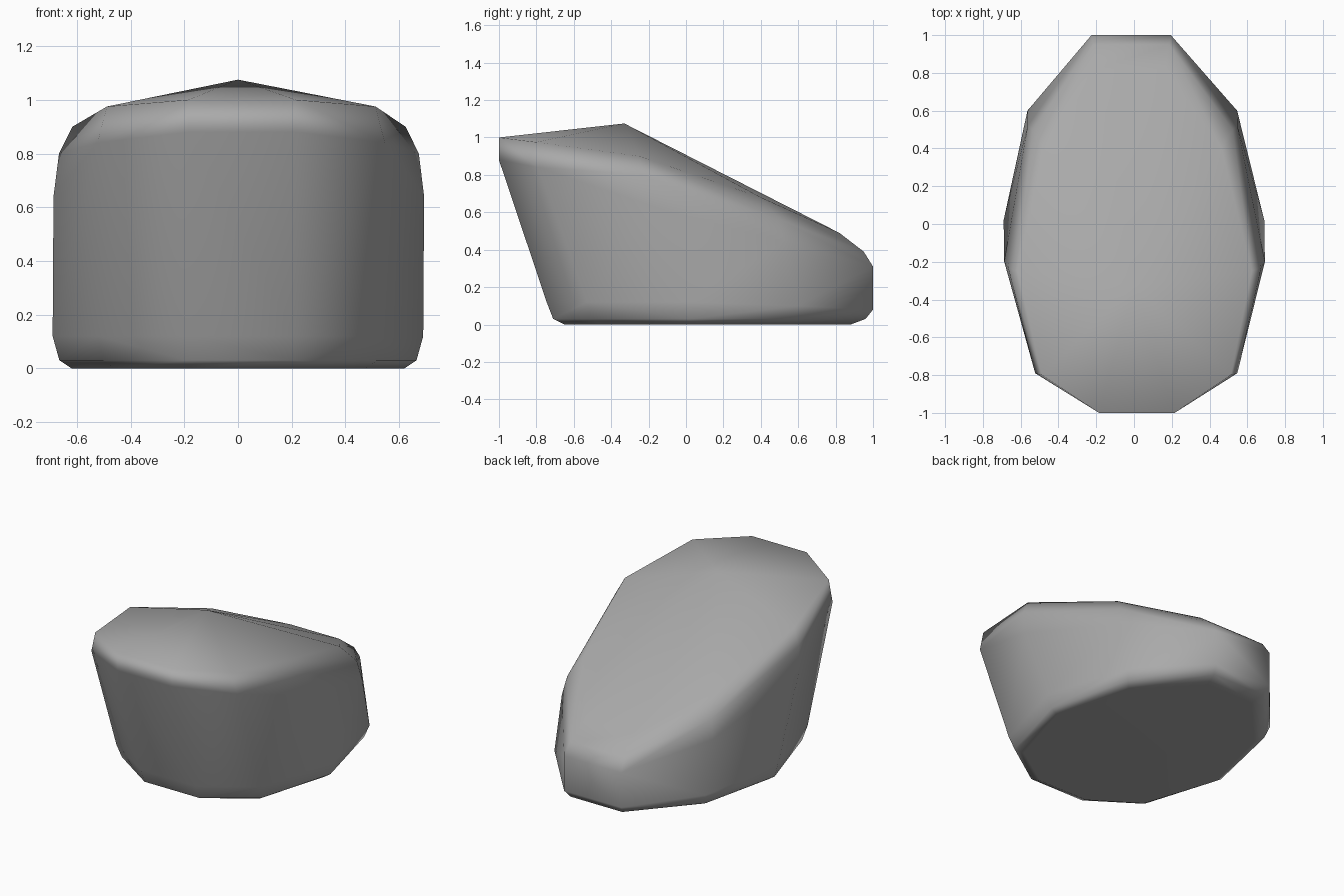
import bpy
import bmesh

cube = bpy.data.objects.get("Cube")
if cube:
    bpy.data.objects.remove(cube, do_unlink=True)

# Half rings from front to back, as (half width, y, z)
RINGS = [
    # flat base and its rounded lower edge
    [(.18, -.65, 0), (.47, -.46, 0), (.62, .02, 0), (.49, .53, 0), (.17, .88, 0)],
    [(.20, -.71, .03), (.51, -.50, .03), (.665, .02, .03), (.535, .57, .03), (.19, .96, .03)],
    [(.20, -.745, .12), (.53, -.53, .12), (.69, .02, .12), (.555, .60, .10), (.21, 1, .08)],
    # upper edge of the leaning wall
    [(.20, -1, .88), (.535, -.79, .84), (.69, -.20, .64), (.555, .52, .44), (.21, 1, .31)],
    # rounded shoulder
    [(.20, -1, 1), (.50, -.80, .975), (.67, -.23, .80), (.53, .50, .56), (.20, .95, .39)],
    # edge of the sloping top
    [(.62, -.25, .90), (.47, .40, .68), (.18, .82, .49)],
]
PEAK = (0, -.33, 1.075)
TWIST = -.015


def make_stone():
    bm = bmesh.new()
    bm.verts.new(PEAK)
    for ring in RINGS:
        for w, y, z in ring:
            for side in (-1, 1):
                bm.verts.new((side * w + TWIST * y, y, z))
    # wrap the rings in one convex skin
    hull = bmesh.ops.convex_hull(bm, input=bm.verts[:])
    spare = {v for v in hull["geom_interior"] + hull["geom_unused"]
             if isinstance(v, bmesh.types.BMVert)}
    bmesh.ops.delete(bm, geom=list(spare), context='VERTS')
    # join the coplanar triangles
    bmesh.ops.dissolve_limit(bm, angle_limit=.02, verts=bm.verts[:], edges=bm.edges[:])
    bmesh.ops.recalc_face_normals(bm, faces=bm.faces[:])
    for face in bm.faces:
        face.smooth = True
    mesh = bpy.data.meshes.new("stone")
    bm.to_mesh(mesh)
    bm.free()
    obj = bpy.data.objects.new("stone", mesh)
    bpy.context.collection.objects.link(obj)
    return obj


# Plain grey surface
grey = bpy.data.materials.new("stone_grey")
grey.use_nodes = True
colour = (.4, .4, .4, 1)
grey.diffuse_color = colour
grey.node_tree.nodes["Principled BSDF"].inputs["Base Color"].default_value = colour

stone = make_stone()
stone.data.materials.append(grey)

# Keep the broad faces flat while the edges stay soft
soft = stone.modifiers.new("soft_edges", 'WEIGHTED_NORMAL')
soft.weight = 50
